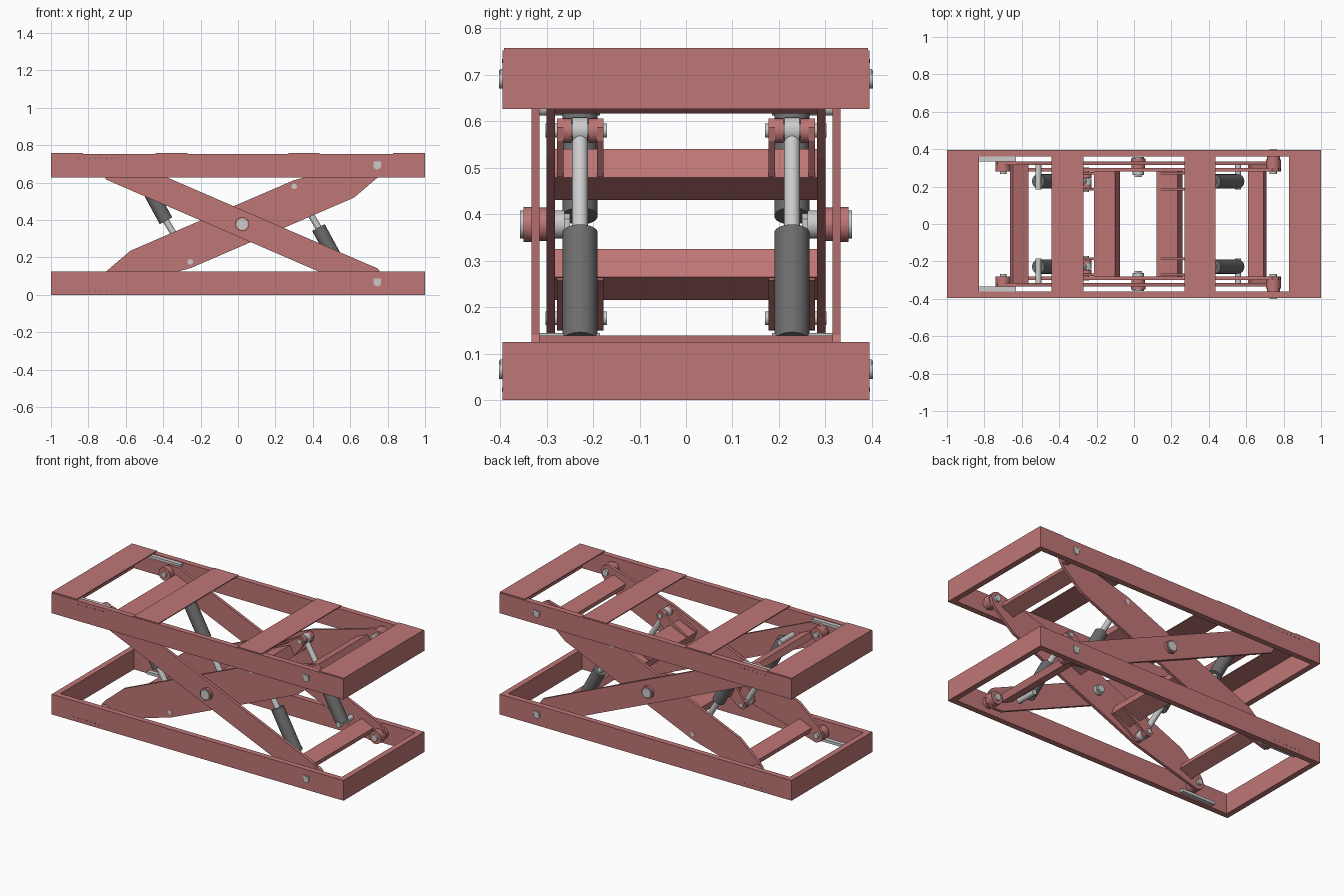
import bpy, bmesh, math
from mathutils import Vector

if "Cube" in bpy.data.objects:
    bpy.data.objects.remove(bpy.data.objects["Cube"])


def material(name, rgb):
    m = bpy.data.materials.new(name)
    m.diffuse_color = (*rgb, 1)
    m.use_nodes = True
    m.node_tree.nodes["Principled BSDF"].inputs["Base Color"].default_value = m.diffuse_color
    return m


RED = material("red_paint", (0.52, 0.18, 0.18))
DARK = material("dark_steel", (0.15, 0.15, 0.15))
STEEL = material("bright_steel", (0.55, 0.55, 0.55))

CX, CZ = 0.0225, 0.378            # main scissor pivot
ANG = math.atan2(0.3125, 0.7225)  # arm tilt
HALF = 0.787                      # pivot to arm end


def finish(name, bm, mat, smooth=False):
    bmesh.ops.recalc_face_normals(bm, faces=bm.faces)
    me = bpy.data.meshes.new(name)
    bm.to_mesh(me)
    bm.free()
    me.materials.append(mat)
    ob = bpy.data.objects.new(name, me)
    bpy.context.collection.objects.link(ob)
    if smooth:
        bpy.ops.object.select_all(action='DESELECT')
        bpy.context.view_layer.objects.active = ob
        ob.select_set(True)
        bpy.ops.object.shade_smooth_by_angle(angle=math.radians(35))
    return ob


def prism(name, pts, y0, y1, mat=RED):
    """Extrude an x/z outline from y0 to y1."""
    bm = bmesh.new()
    f = bm.faces.new([bm.verts.new((x, y0, z)) for x, z in pts])
    ext = bmesh.ops.extrude_face_region(bm, geom=[f])["geom"]
    bmesh.ops.translate(bm, vec=(0, y1 - y0, 0),
                        verts=[v for v in ext if isinstance(v, bmesh.types.BMVert)])
    return finish(name, bm, mat)


def box(name, x0, x1, y0, y1, z0, z1, mat=RED):
    return prism(name, [(x0, z0), (x1, z0), (x1, z1), (x0, z1)], y0, y1, mat)


def rod(name, a, b, r, mat=STEEL, sides=24):
    a, b = Vector(a), Vector(b)
    bm = bmesh.new()
    bmesh.ops.create_cone(bm, cap_ends=True, segments=sides, radius1=r, radius2=r,
                          depth=(b - a).length)
    m = (b - a).to_track_quat('Z', 'Y').to_matrix().to_4x4()
    m.translation = (a + b) / 2
    bmesh.ops.transform(bm, matrix=m, verts=bm.verts)
    return finish(name, bm, mat, sides > 8)


def disc(name, xz, y0, y1, r, mat=STEEL, sides=24):
    return rod(name, (xz[0], y0, xz[1]), (xz[0], y1, xz[1]), r, mat, sides)


def arm_pt(d, s, t):
    """Arm coordinates (along, across) to x/z; d=1 rising arm, d=-1 falling arm."""
    c, n = math.cos(ANG), math.sin(ANG) * d
    return (CX + s * c - t * n, CZ + s * n + t * c)


def arm_box(name, d, s, t, w, h, half_y):
    pts = [arm_pt(d, s + i * w / 2, t + j * h / 2)
           for i, j in ((-1, -1), (1, -1), (1, 1), (-1, 1))]
    return prism(name, pts, -half_y, half_y)


# base and top frames
for name, z in (("base", 0.0), ("top", 0.627)):
    for s in (-1, 1):
        box(name + "_side_rail", -1, 1, s * 0.36, s * 0.395, z, z + 0.125)
        box(name + "_end_rail", s * 0.965, s * 1, -0.36, 0.36, z, z + 0.125)

# deck strips
for x0, x1 in ((-1, -0.83), (-0.44, -0.27), (0.27, 0.435), (0.83, 1)):
    box("deck_strip", x0, x1, -0.392, 0.392, 0.752, 0.758)

# scissor arm outlines, completed by half-turn symmetry
rise = [(0.343, 0.106), (0.80, 0.045), (0.822, 0.02), (0.825, -0.01), (0.80, -0.038),
        (0.768, -0.057), (0.605, -0.107)]
fall = [(0.76, 0.07), (0.80, 0.045), (0.825, 0.015), (0.825, -0.015), (0.80, -0.045),
        (0.74, -0.07)]


def outline(d, half):
    return [arm_pt(d, s, t) for s, t in half + [(-s, -t) for s, t in half]]


for side in (-1, 1):
    prism("inner_arm", outline(1, rise), side * 0.282, side * 0.30)
    prism("outer_arm", outline(-1, fall), side * 0.315, side * 0.333)

    # main pivot
    c = (CX, CZ)
    disc("pivot_spacer", c, side * 0.30, side * 0.315, 0.036, RED)
    disc("pivot_boss", c, side * 0.333, side * 0.35, 0.038, RED)
    disc("pivot_pin", c, side * 0.262, side * 0.357, 0.03)
    disc("pivot_nut", c, side * 0.25, side * 0.282, 0.024, STEEL, 6)

    # end rollers, bosses and fixed pins
    for d in (-1, 1):
        ya, yb = (0.30, 0.345) if d == 1 else (0.28, 0.315)
        p = arm_pt(d, -HALF, 0)
        disc("roller", p, side * ya, side * yb, 0.04, RED)
        disc("roller_outer_boss", p, side * 0.333, side * 0.345, 0.035, RED)
        disc("roller_pin", p, side * 0.268, side * 0.352, 0.017)
        q = arm_pt(d, HALF, 0)
        disc("hinge_boss", q, side * ya, side * yb, 0.04, RED)
        disc("hinge_rail_boss", q, side * 0.34, side * 0.36, 0.035, RED)
        disc("hinge_pin", q, side * 0.268, side * 0.402, 0.02)
        box("hinge_pin_keeper", q[0] - 0.021, q[0] + 0.021, side * 0.395, side * 0.40,
            q[1] + 0.008, q[1] + 0.022, STEEL)

    # roller wear strips with their screws
    for name, z0, z1, zs in (("lower", 0.008, 0.025, 0.023), ("upper", 0.731, 0.748, 0.73)):
        box(name + "_wear_strip", -0.86, -0.63, side * 0.335, side * 0.36, z0, z1, STEEL)
        for i in range(8):
            disc("strip_screw", (-0.85 + i * 0.029, zs), side * 0.394, side * 0.3965,
                 0.004, DARK, 8)

# cross beams on the arms and hydraulic cylinders
for k in (1, -1):
    arm_box("inner_end_beam", 1, k * 0.694, 0, 0.09, 0.04, 0.285)
    arm_box("outer_end_beam", -1, k * 0.694, 0, 0.09, 0.04, 0.315)
    arm_box("cylinder_beam", 1, k * 0.196, k * 0.032, 0.124, 0.066, 0.285)
    pin = arm_pt(1, k * 0.335, k * 0.075)
    lug = [(0.14, 0.0), (0.26, 0.0), (0.345, 0.047), (0.363, 0.07), (0.357, 0.094),
           (0.335, 0.103), (0.25, 0.082), (0.14, 0.07)]
    lug_pts = [arm_pt(1, k * s, k * t) for s, t in lug]
    neck = (CX + k * 0.4075, CZ - k * 0.018)
    foot = (CX + k * 0.534, CZ - k * 0.25)
    for side in (-1, 1):
        y = side * 0.228
        prism("lug_plate", lug_pts, side * 0.178, side * 0.192)
        prism("outer_lug_plate", lug_pts, side * 0.264, side * 0.278)
        disc("lug_inner_ring", pin, side * 0.192, side * 0.21, 0.027, RED)
        disc("lug_outer_ring", pin, side * 0.246, side * 0.264, 0.027, RED)
        disc("rod_eye", pin, side * 0.212, side * 0.244, 0.029)
        disc("rod_pin", pin, side * 0.17, side * 0.302, 0.015)
        rod("piston_rod", (pin[0], y, pin[1]), (neck[0], y, neck[1]), 0.017)
        rod("cylinder_barrel", (neck[0], y, neck[1]), (foot[0], y, foot[1]), 0.038, DARK, 32)
        disc("cylinder_foot_pin", foot, side * 0.185, side * 0.318, 0.016)
